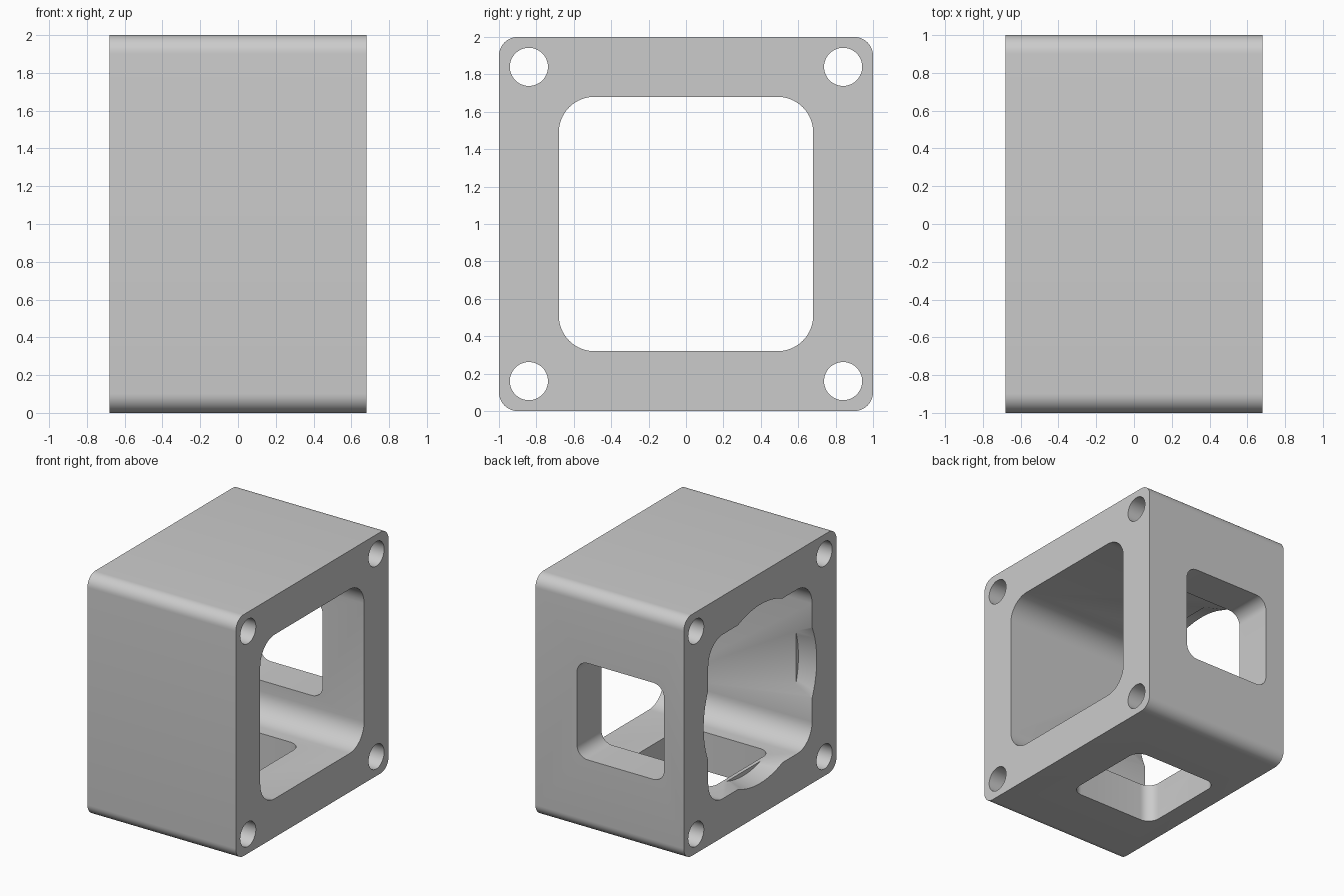
import bpy, bmesh
from math import cos, sin, pi
from mathutils import Matrix

scene = bpy.context.scene
if "Cube" in bpy.data.objects:
    bpy.data.objects.remove(bpy.data.objects["Cube"], do_unlink=True)

HALF_X = 0.68
WALL_IN = 0.68

grey = bpy.data.materials.new("plain grey")
grey.use_nodes = True
colour = (0.6, 0.6, 0.6, 1)
grey.diffuse_color = colour
grey.node_tree.nodes["Principled BSDF"].inputs["Base Color"].default_value = colour

# Prisms are drawn on the XY plane along Z, then turned to the wanted axis
ALONG = {
    "X": Matrix(((0, 0, 1, 0), (1, 0, 0, 0), (0, 1, 0, 0), (0, 0, 0, 1))),
    "Y": Matrix(((1, 0, 0, 0), (0, 0, 1, 0), (0, -1, 0, 0), (0, 0, 0, 1))),
    "Z": Matrix.Identity(4),
}


def rounded_rect(w, h, r, steps=10):
    """Outline with half sizes w, h and corner radius r."""
    pts = []
    for q, (sx, sy) in enumerate(((1, 1), (-1, 1), (-1, -1), (1, -1))):
        for i in range(steps + 1):
            a = (q + i / steps) * pi / 2
            pts.append((sx * (w - r) + r * cos(a), sy * (h - r) + r * sin(a)))
    return pts


def circle(r, steps=48):
    return [(r * cos(2 * pi * i / steps), r * sin(2 * pi * i / steps)) for i in range(steps)]


def prism(name, low, high, start, end, axis, centre, rim=0):
    """Loft between two matching outlines; rim softens the end edges."""
    bm = bmesh.new()
    a = [bm.verts.new((x, y, start)) for x, y in low]
    b = [bm.verts.new((x, y, end)) for x, y in high]
    ends = [bm.faces.new(a[::-1]), bm.faces.new(b)]
    for i in range(len(a)):
        j = (i + 1) % len(a)
        bm.faces.new((a[i], a[j], b[j], b[i]))
    if rim:
        edges = [e for f in ends for e in f.edges]
        bmesh.ops.bevel(bm, geom=edges, offset=rim, segments=2, affect='EDGES', profile=0.5)
    bm.transform(Matrix.Translation(centre) @ ALONG[axis])
    bmesh.ops.recalc_face_normals(bm, faces=bm.faces)
    mesh = bpy.data.meshes.new(name)
    bm.to_mesh(mesh)
    bm.free()
    mesh.materials.append(grey)
    obj = bpy.data.objects.new(name, mesh)
    scene.collection.objects.link(obj)
    return obj


# Block with rounded long edges
outer = rounded_rect(1, 1, 0.1)
housing = prism("housing", outer, outer, -HALF_X, HALF_X, "X", (0, 0, 1), rim=0.01)

# Main square passage through both ends
passage = rounded_rect(WALL_IN, WALL_IN, 0.19)
cutters = [prism("passage_cutter", passage, passage, -1, 1, "X", (0, 0, 1))]

# Shallow tapered round recess at the -x end
cutters.append(prism("recess_cutter", circle(0.745, 96), circle(0.715, 96),
                     -HALF_X - 0.03, -HALF_X + 0.15, "X", (0, 0, 1)))

# Windows in the back wall and the floor
window = rounded_rect(0.4, 0.4, 0.1)
cutters.append(prism("back_window_cutter", window, window, 0.5, 1.2, "Y", (-0.1, 0, 1)))
cutters.append(prism("floor_window_cutter", window, window, -0.2, 0.5, "Z", (-0.1, 0, 0)))

# Four corner bolt holes
bore = circle(0.102)
for y in (-0.84, 0.84):
    for z in (0.16, 1.84):
        cutters.append(prism("bolt_hole_cutter", bore, bore, -1, 1, "X", (0, y, z)))

# Cut everything out of the block
bpy.ops.object.select_all(action='DESELECT')
bpy.context.view_layer.objects.active = housing
housing.select_set(True)
for cutter in cutters:
    cut = housing.modifiers.new(cutter.name, 'BOOLEAN')
    cut.operation = 'DIFFERENCE'
    cut.solver = 'EXACT'
    cut.object = cutter
    bpy.ops.object.modifier_apply(modifier=cut.name)
    bpy.data.objects.remove(cutter, do_unlink=True)

bpy.ops.object.shade_smooth_by_angle(angle=pi / 6)
